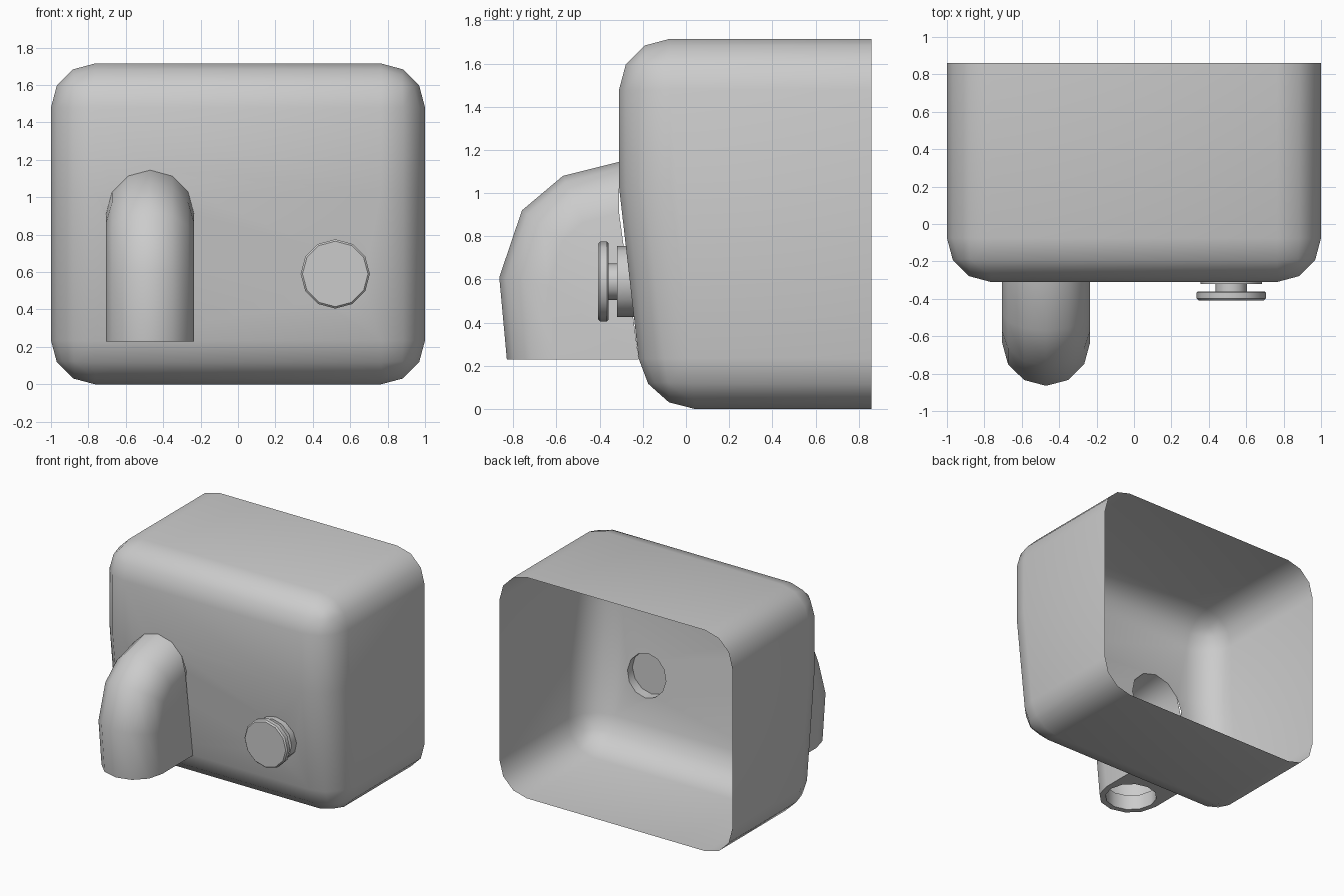
import bpy, bmesh
from math import radians, cos, sin, pi
from mathutils import Vector

if "Cube" in bpy.data.objects:
    bpy.data.objects.remove(bpy.data.objects["Cube"])

BEND = 1.0275                      # height where the front starts to slope back
SPOUT_X, SPOUT_Z, SPOUT_R = -0.47, 0.91, 0.235
KNOB_X, KNOB_Z = 0.52, 0.59


def wall(z):
    return -0.31 + max(0.0, BEND - z) * 0.114


def finish(bm, name, angle=42):
    bmesh.ops.recalc_face_normals(bm, faces=bm.faces)
    for f in bm.faces:
        f.smooth = True
    for e in bm.edges:
        e.smooth = len(e.link_faces) == 2 and e.calc_face_angle(0) < radians(angle)
    me = bpy.data.meshes.new(name)
    bm.to_mesh(me)
    bm.free()
    ob = bpy.data.objects.new(name, me)
    bpy.context.collection.objects.link(ob)
    return ob


def edge(bm, a, b):
    return bm.edges.get((a, b)) or bm.edges.new((a, b))


def chain(bm, verts, closed=True):
    pairs = list(zip(verts, verts[1:])) + ([(verts[-1], verts[0])] if closed else [])
    return [edge(bm, a, b) for a, b in pairs]


def ring(bm, x, z, r, y, n=12):
    out = []
    for i in range(n):
        a = 2 * pi * i / n
        vz = z + r * sin(a)
        out.append(bm.verts.new((x + r * cos(a), y(vz) if callable(y) else y, vz)))
    return out


def bridge(bm, a, b):
    for i in range(len(a)):
        j = (i + 1) % len(a)
        bm.faces.new((a[i], a[j], b[j], b[i]))


# Housing: extruded side profile, bevelled, open at the back
bm = bmesh.new()
prof = [(0.86, 1.715), (-0.31, 1.715), (-0.31, BEND), (wall(0), 0), (0.86, 0)]
L = [bm.verts.new((-1, y, z)) for y, z in prof]
R = [bm.verts.new((1, y, z)) for y, z in prof]
bridge(bm, L, R)
bm.faces.new(L)
bm.faces.new(R)
bmesh.ops.recalc_face_normals(bm, faces=bm.faces)
hard = [edge(bm, s[i], s[i + 1]) for s in (L, R) for i in range(4)]
hard += [edge(bm, L[i], R[i]) for i in (1, 3)]
bmesh.ops.bevel(bm, geom=hard, offset=0.235, offset_type='OFFSET', segments=3,
                profile=0.5, affect='EDGES', clamp_overlap=False)
bm.normal_update()
back = [f for f in bm.faces if f.normal.y > 0.99]
bmesh.ops.delete(bm, geom=back, context='FACES')

# Front panel rebuilt with holes for the spout and the knob
front = sorted((f for f in bm.faces if f.normal.y < -0.97 and f.calc_area() > 0.4),
               key=lambda f: f.calc_center_median().z)
low, up = front
shared = [e for e in low.edges if e in up.edges[:]]
bl, br = sorted(shared[0].verts, key=lambda v: v.co.x)
ul, ur = sorted((v for v in up.verts if v not in (bl, br)), key=lambda v: v.co.x)
ll, lr = sorted((v for v in low.verts if v not in (bl, br)), key=lambda v: v.co.x)
bmesh.ops.delete(bm, geom=front, context='FACES_ONLY')
bm.edges.remove(shared[0])
sp = ring(bm, SPOUT_X, SPOUT_Z, SPOUT_R, wall)
kn = ring(bm, KNOB_X, KNOB_Z, 0.165, wall)
bm.faces.new([bl, ul, ur, br] + sp[1:6])
lower = [bl, ll, lr, br, sp[1], sp[0]] + sp[:4:-1]
bmesh.ops.triangle_fill(bm, use_beauty=True, use_dissolve=False,
                        edges=chain(bm, lower) + chain(bm, kn))
finish(bm, "housing")

# Spout: half-round section swept down a bent path, flat sides back to the wall
bm = bmesh.new()
path = [((-0.31, 1.145), (0, 1)), ((-0.57, 1.08), (-0.4, 0.917)),
        ((-0.76, 0.92), (-0.8, 0.6)), ((-0.865, 0.61), (-0.98, 0.2)),
        ((-0.83, 0.23), (-1, 0))]
rows = []
for p, n in path:
    n = Vector(n).normalized()
    c = Vector(p) - n * SPOUT_R
    row = []
    for i in range(7):
        a = pi * i / 6
        q = c + n * SPOUT_R * sin(a)
        row.append(bm.verts.new((SPOUT_X - SPOUT_R * cos(a), q.x, q.y)))
    rows.append(row)
for a, b in zip(rows, rows[1:]):
    for i in range(6):
        bm.faces.new((a[i], a[i + 1], b[i + 1], b[i]))
feet = []
for k, s in ((0, -1), (6, 1)):
    foot = bm.verts.new((SPOUT_X + s * SPOUT_R, wall(0.23), 0.23))
    feet.append(foot)
    bm.faces.new([r[k] for r in rows] + [foot])

# Round outlet in the underside of the spout, with a short inner lip
cy = -0.83 + SPOUT_R
lip = [[bm.verts.new((SPOUT_X + 0.19 * cos(pi * i / 6), cy + 0.19 * sin(pi * i / 6), z))
        for i in range(12)] for z in (0.23, 0.35)]
bmesh.ops.triangle_fill(bm, use_beauty=True, use_dissolve=False,
                        edges=chain(bm, rows[-1] + feet[::-1]) + chain(bm, lip[0]))
bridge(bm, lip[0], lip[1])
finish(bm, "spout", 50)


def turned(name, steps, cap_start):
    bm = bmesh.new()
    rings = [ring(bm, KNOB_X, KNOB_Z, r, y) for y, r in steps]
    for a, b in zip(rings, rings[1:]):
        bridge(bm, a, b)
    bm.faces.new(rings[-1])
    if cap_start:
        bm.faces.new(rings[0])
    finish(bm, name)


# Knob collar (hollow from behind) and push knob
turned("knob_collar", [(wall, 0.165), (-0.32, 0.165)], False)
turned("push_knob", [(-0.32, 0.085), (-0.36, 0.085), (-0.36, 0.178), (-0.367, 0.185),
                     (-0.398, 0.185), (-0.408, 0.175)], False)
